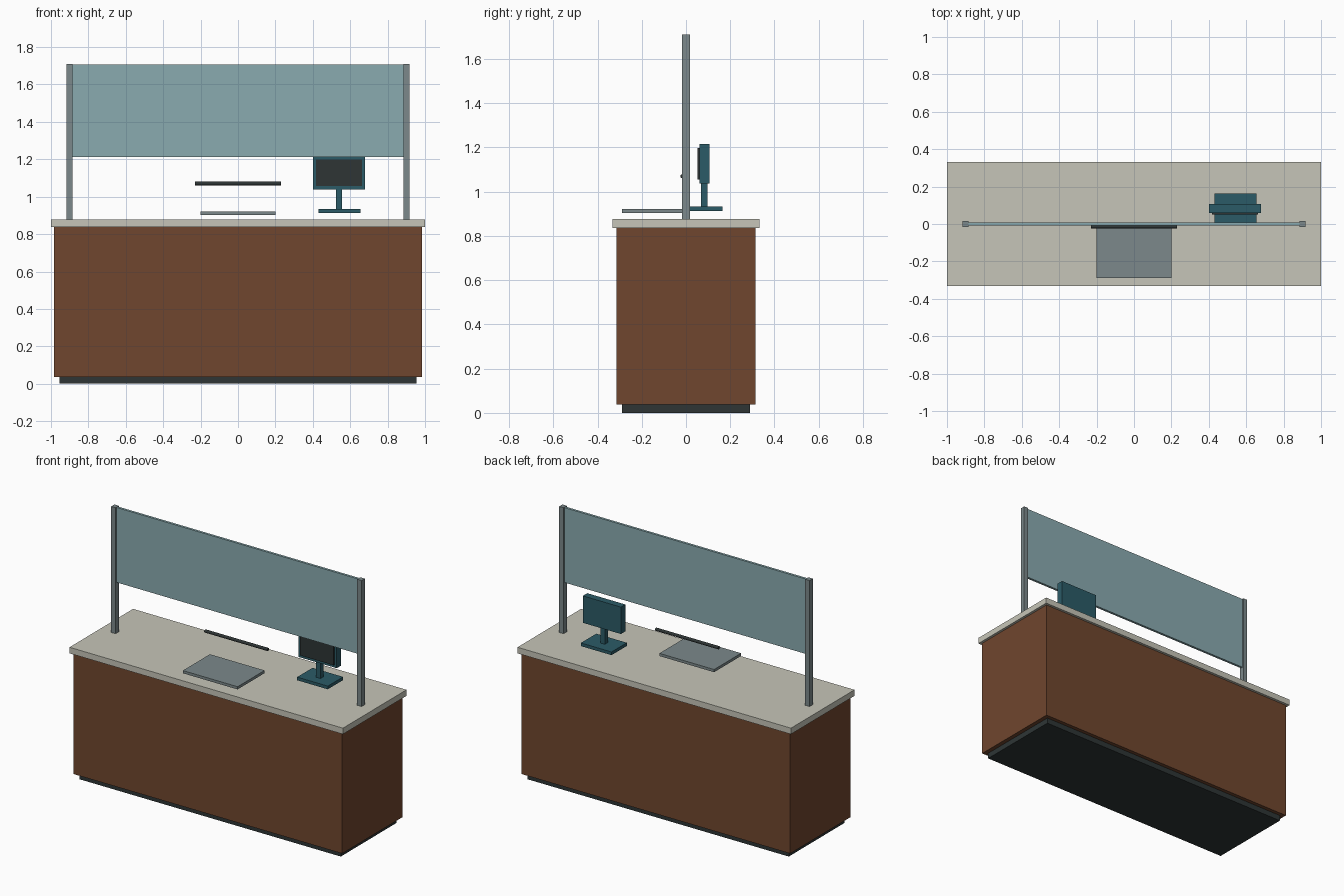
import bpy, bmesh, math
from mathutils import Matrix

if "Cube" in bpy.data.objects:
    bpy.data.objects.remove(bpy.data.objects["Cube"])


def material(name, hex_code):
    rgb = [int(hex_code[i:i + 2], 16) / 255 for i in (0, 2, 4)]
    lin = [c / 12.92 if c <= 0.04045 else ((c + 0.055) / 1.055) ** 2.4 for c in rgb]
    m = bpy.data.materials.new(name)
    m.diffuse_color = (*lin, 1)
    m.use_nodes = True
    m.node_tree.nodes["Principled BSDF"].inputs["Base Color"].default_value = m.diffuse_color
    return m


WOOD = material("brown wood", "70462E")
STONE = material("pale stone", "C6C5B8")
METAL = material("grey metal", "7C898B")
GLASS = material("blue glass", "8AABB0")
TEAL = material("dark teal", "2B5B67")
DARK = material("near black", "2E3535")


def add(name, bm, mat):
    mesh = bpy.data.meshes.new(name)
    bm.to_mesh(mesh)
    bm.free()
    mesh.materials.append(mat)
    ob = bpy.data.objects.new(name, mesh)
    bpy.context.collection.objects.link(ob)
    return ob


def box(name, mat, x, y, z):
    """Box from (min, max) ranges on each axis."""
    bm = bmesh.new()
    centre = [(a + b) / 2 for a, b in (x, y, z)]
    size = [b - a for a, b in (x, y, z)]
    bmesh.ops.create_cube(bm, size=1, matrix=Matrix.Translation(centre) @ Matrix.Diagonal((*size, 1)))
    return add(name, bm, mat)


# Counter
box("plinth", DARK, (-0.955, 0.955), (-0.29, 0.29), (0, 0.037))
box("cabinet", WOOD, (-0.983, 0.983), (-0.315, 0.315), (0.037, 0.837))
box("countertop", STONE, (-1, 1), (-0.332, 0.332), (0.837, 0.877))

# Screen guard on two posts
for side, s in (("left", -1), ("right", 1)):
    box(side + "_post", METAL, sorted((s * 0.884, s * 0.916)), (-0.017, 0.017), (0.877, 1.71))
box("glass_panel", GLASS, (-0.886, 0.886), (-0.007, 0.009), (1.213, 1.708))

# Raised tray and rail above it
box("tray", METAL, (-0.2, 0.2), (-0.29, -0.008), (0.903, 0.921))
bm = bmesh.new()
bmesh.ops.create_cone(bm, cap_ends=True, segments=12, radius1=0.01, radius2=0.01, depth=0.46,
                      matrix=Matrix.Translation((0, -0.015, 1.07)) @ Matrix.Rotation(math.pi / 2, 4, 'Y'))
add("rail", bm, DARK)

# Register display
box("display_foot", TEAL, (0.43, 0.654), (0.004, 0.164), (0.913, 0.934))
box("display_stem", TEAL, (0.525, 0.557), (0.067, 0.098), (0.934, 1.038))
box("display_case", TEAL, (0.402, 0.68), (0.06, 0.106), (1.038, 1.216))
box("display_screen", DARK, (0.417, 0.664), (0.052, 0.06), (1.056, 1.198))
